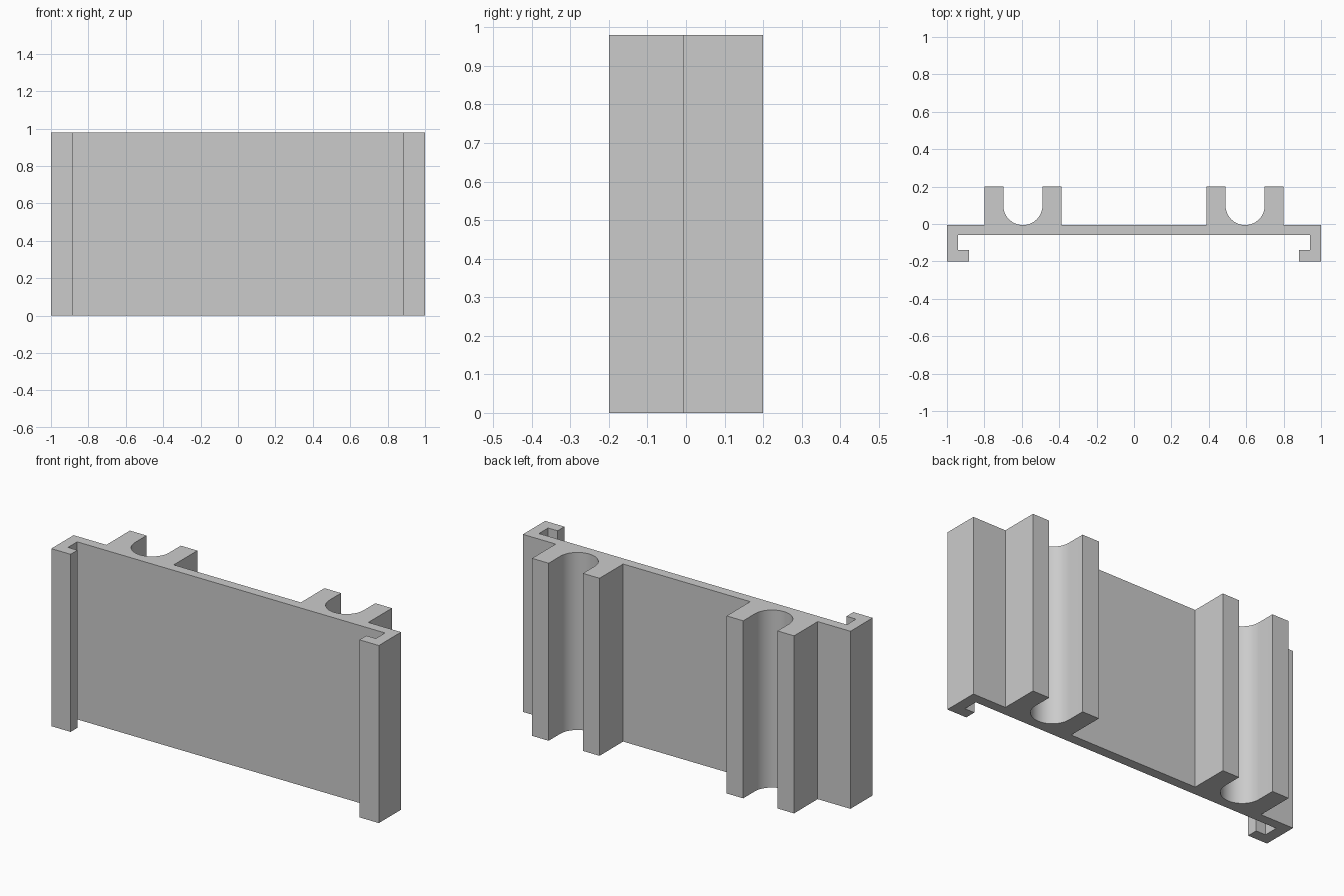
import bpy, bmesh, math

if "Cube" in bpy.data.objects:
    bpy.data.objects.remove(bpy.data.objects["Cube"])

HEIGHT = 0.98
BACK = -0.006                      # rear face of the plate
GROOVE_X, GROOVE_Y, GROOVE_R = 0.594, 0.0985, 0.1045
SEGMENTS = 24

grey = bpy.data.materials.new("plain grey")
grey.diffuse_color = (0.6, 0.6, 0.6, 1)
grey.use_nodes = True
grey.node_tree.nodes["Principled BSDF"].inputs["Base Color"].default_value = grey.diffuse_color

# Right half of the cross-section: hooked edge, plate, grooved rail
half = [(0.94, -0.06), (0.94, -0.14), (0.882, -0.14), (0.882, -0.2),
        (1.0, -0.2), (1.0, BACK), (0.80, BACK), (0.80, 0.2),
        (GROOVE_X + GROOVE_R, 0.2)]
half += [(GROOVE_X + GROOVE_R * math.cos(a), GROOVE_Y - GROOVE_R * math.sin(a))
         for a in (math.pi * i / SEGMENTS for i in range(SEGMENTS + 1))]
half += [(GROOVE_X - GROOVE_R, 0.2), (0.388, 0.2), (0.388, BACK)]

# Mirror into a closed profile and extrude upward
profile = half + [(-x, y) for x, y in reversed(half)]
bm = bmesh.new()
base = bm.faces.new([bm.verts.new((x, y, 0)) for x, y in profile])
ext = bmesh.ops.extrude_face_region(bm, geom=[base], use_keep_orig=True)
top = [v for v in ext["geom"] if isinstance(v, bmesh.types.BMVert)]
bmesh.ops.translate(bm, verts=top, vec=(0, 0, HEIGHT))
bmesh.ops.recalc_face_normals(bm, faces=bm.faces)

mesh = bpy.data.meshes.new("grooved_rail_plate")
bm.to_mesh(mesh)
bm.free()
mesh.materials.append(grey)
plate = bpy.data.objects.new("grooved_rail_plate", mesh)
bpy.context.collection.objects.link(plate)

# Smooth the round grooves, keep corners sharp
bpy.context.view_layer.objects.active = plate
plate.select_set(True)
bpy.ops.object.shade_smooth_by_angle(angle=math.radians(30))
